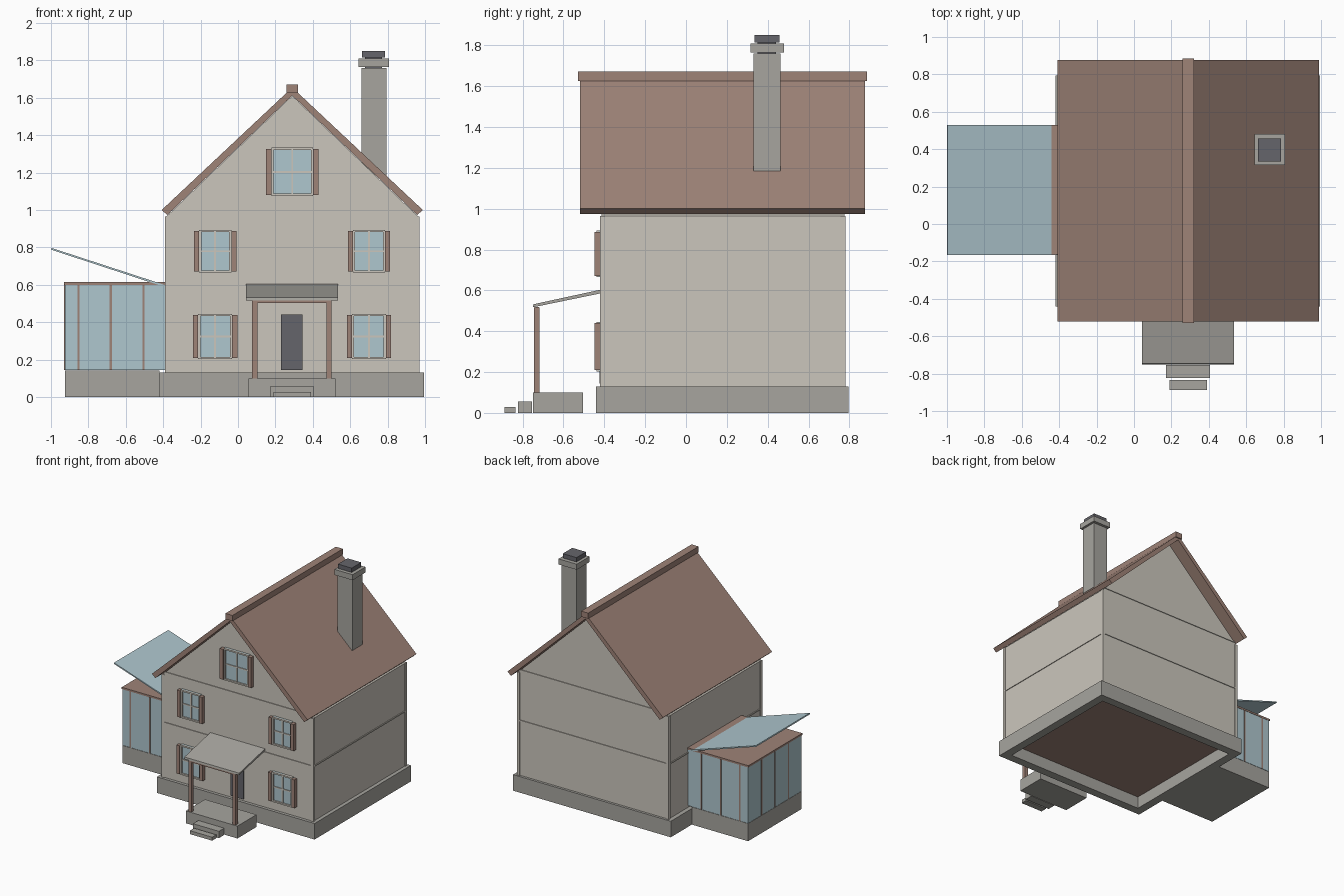
import bpy, bmesh, math

if "Cube" in bpy.data.objects:
    bpy.data.objects.remove(bpy.data.objects["Cube"])

def mat(name, r, g, b):
    m = bpy.data.materials.new(name)
    m.diffuse_color = (r, g, b, 1)
    m.use_nodes = True
    m.node_tree.nodes["Principled BSDF"].inputs["Base Color"].default_value = m.diffuse_color
    return m

WALL = mat("cream wall", 0.60, 0.565, 0.505)
STONE = mat("grey stone", 0.385, 0.375, 0.345)
BROWN = mat("brown timber", 0.345, 0.228, 0.187)
GLASS = mat("pale blue glass", 0.425, 0.570, 0.620)
DARK = mat("dark grey", 0.130, 0.130, 0.145)

def finish(name, bm, material):
    bmesh.ops.recalc_face_normals(bm, faces=bm.faces)
    me = bpy.data.meshes.new(name)
    bm.to_mesh(me)
    bm.free()
    me.materials.append(material)
    ob = bpy.data.objects.new(name, me)
    bpy.context.collection.objects.link(ob)
    return ob

def box(name, x, y, z, material):
    """Box from (min, max) pairs."""
    bm = bmesh.new()
    bmesh.ops.create_cube(bm, size=1)
    for v in bm.verts:
        v.co = [p[0] if c < 0 else p[1] for c, p in zip(v.co, (x, y, z))]
    return finish(name, bm, material)

def prism(name, profile, span, material, axis="y"):
    """Extrude an (x, z) profile along y, or a (y, z) profile along x."""
    bm = bmesh.new()
    put = (lambda a, b, s: (a, s, b)) if axis == "y" else (lambda a, b, s: (s, a, b))
    rings = [[bm.verts.new(put(a, b, s)) for a, b in profile] for s in span]
    bm.faces.new(rings[0])
    bm.faces.new(rings[1])
    n = len(profile)
    for i in range(n):
        j = (i + 1) % n
        bm.faces.new((rings[0][i], rings[0][j], rings[1][j], rings[1][i]))
    return finish(name, bm, material)

CX = 0.29                      # ridge centre
X0, X1, Y0, Y1 = -0.385, 0.965, -0.415, 0.775

# foundation ring, open underneath, with the floor inside
FX, FY, T = (-0.42, 0.995), (-0.44, 0.795), 0.07
for i, s in enumerate(((FY[0], FY[0] + T), (FY[1] - T, FY[1]))):
    box(f"foundation_long_{i}", FX, s, (0, 0.13), STONE)
for i, s in enumerate(((FX[0], FX[0] + T), (FX[1] - T, FX[1]))):
    box(f"foundation_short_{i}", s, (FY[0] + T, FY[1] - T), (0, 0.13), STONE)
box("floor", (FX[0] + T, FX[1] - T), (FY[0] + T, FY[1] - T), (0.10, 0.129), BROWN)

# walls with gables
prism("house_walls", [(X0, 0.13), (X1, 0.13), (X1, 0.963), (CX, 1.61), (X0, 0.963)],
      (Y0, Y1), WALL)

# corner posts and floor bands
E = 0.006
for i, x in enumerate(((X0 - E, X0 + 0.018), (X1 - 0.018, X1 + E))):
    for j, y in enumerate(((Y0 - E, Y0 + 0.018), (Y1 - 0.018, Y1 + E))):
        box(f"corner_post_{i}{j}", x, y, (0.13, 0.965), WALL)
box("floor_band", (X0 - E, X1 + E), (Y0 - E, Y1 + E), (0.570, 0.580), WALL)
for i, y in enumerate(((Y0 - E, Y0), (Y1, Y1 + E))):
    box(f"gable_band_{i}", (X0, X1), y, (0.980, 0.990), WALL)

# roof slopes and ridge cap
for name, s in (("left", -1), ("right", 1)):
    prism(f"roof_{name}", [(CX, 1.612), (CX, 1.655), (CX + s * 0.698, 1.0),
                           (CX + s * 0.668, 0.973)], (-0.52, 0.877), BROWN)
box("ridge_cap", (0.258, 0.321), (-0.53, 0.886), (1.626, 1.672), BROWN)

# chimney
box("chimney", (0.66, 0.795), (0.33, 0.463), (1.185, 1.76), STONE)
box("chimney_cap", (0.645, 0.808), (0.315, 0.480), (1.765, 1.81), STONE)
box("chimney_core", (0.68, 0.77), (0.35, 0.44), (1.75, 1.82), DARK)
box("chimney_pot", (0.663, 0.786), (0.335, 0.457), (1.815, 1.85), DARK)

# windows with frame, cross bars and shutters
def window(name, cx, z0, z1, half, shutter):
    g = half - shutter            # half width of the framed opening
    f = 0.012
    box(name + "_glass", (cx - g, cx + g), (-0.425, Y0), (z0, z1), GLASS)
    for s in (-1, 1):
        a, b = sorted((cx + s * g, cx + s * (g - f)))
        box(f"{name}_jamb_{s}", (a, b), (-0.438, Y0), (z0, z1), WALL)
        a, b = sorted((cx + s * half, cx + s * g))
        box(f"{name}_shutter_{s}", (a, b), (-0.447, Y0), (z0 + 0.006, z1 - 0.006), BROWN)
    for i, z in enumerate((z0, z1 - f)):
        box(f"{name}_rail_{i}", (cx - g + f, cx + g - f), (-0.438, Y0), (z, z + f), WALL)
    zm = (z0 + z1) / 2
    box(name + "_bar_upright", (cx - 0.005, cx + 0.005), (-0.432, Y0), (z0 + f, z1 - f), WALL)
    box(name + "_bar_cross", (cx - g + f, cx + g - f), (-0.431, Y0), (zm - 0.005, zm + 0.005), WALL)

window("gable_window", CX, 1.075, 1.333, 0.141, 0.030)
for side, x in (("left", -0.122), ("right", 0.700)):
    window(f"upper_window_{side}", x, 0.665, 0.893, 0.113, 0.027)
    window(f"lower_window_{side}", x, 0.203, 0.445, 0.118, 0.027)

# door
box("door", (0.229, 0.345), (-0.424, Y0), (0.145, 0.440), DARK)

# porch: platform, steps, posts, beam and sloped roof
box("porch_platform", (0.057, 0.52), (-0.75, -0.505), (0, 0.10), STONE)
box("upper_step", (0.172, 0.405), (-0.823, -0.755), (0, 0.055), STONE)
box("lower_step", (0.19, 0.39), (-0.888, -0.835), (0, 0.028), STONE)
for i, x in enumerate((0.090, 0.486)):
    box(f"porch_post_{i}", (x - 0.014, x + 0.014), (-0.745, -0.717), (0.10, 0.516), BROWN)
box("porch_beam", (0.076, 0.50), (-0.743, -0.719), (0.503, 0.518), BROWN)
prism("porch_roof", [(-0.75, 0.517), (-0.747, 0.532), (-0.415, 0.604), (-0.415, 0.586)],
      (0.042, 0.534), STONE, "x")

# sunroom: base, glass body, mullions, flat roof and tilted glass panel
SX, SY = (-0.925, X0), (-0.16, 0.525)
box("sunroom_base", (-0.925, -0.42), SY, (0, 0.143), STONE)
box("sunroom_glass", SX, SY, (0.145, 0.60), GLASS)
box("sunroom_roof", (-0.93, X0), (SY[0] - 0.003, SY[1] + 0.003), (0.60, 0.615), BROWN)
M = 0.006
for i, x in enumerate((-0.853, -0.68, -0.505)):
    for j, y in enumerate(SY):
        box(f"sunroom_mullion_{i}{j}", (x - M, x + M), (y - 0.004, y + 0.004), (0.145, 0.60), BROWN)
for i, y in enumerate((0.01, 0.183, 0.355)):
    box(f"sunroom_end_mullion_{i}", (SX[0] - 0.004, SX[0] + 0.004), (y - M, y + M), (0.145, 0.60), BROWN)
prism("sunroom_panel", [(-1.0, 0.788), (-0.997, 0.797), (X0, 0.597), (X0, 0.586)],
      (-0.165, 0.53), GLASS)
